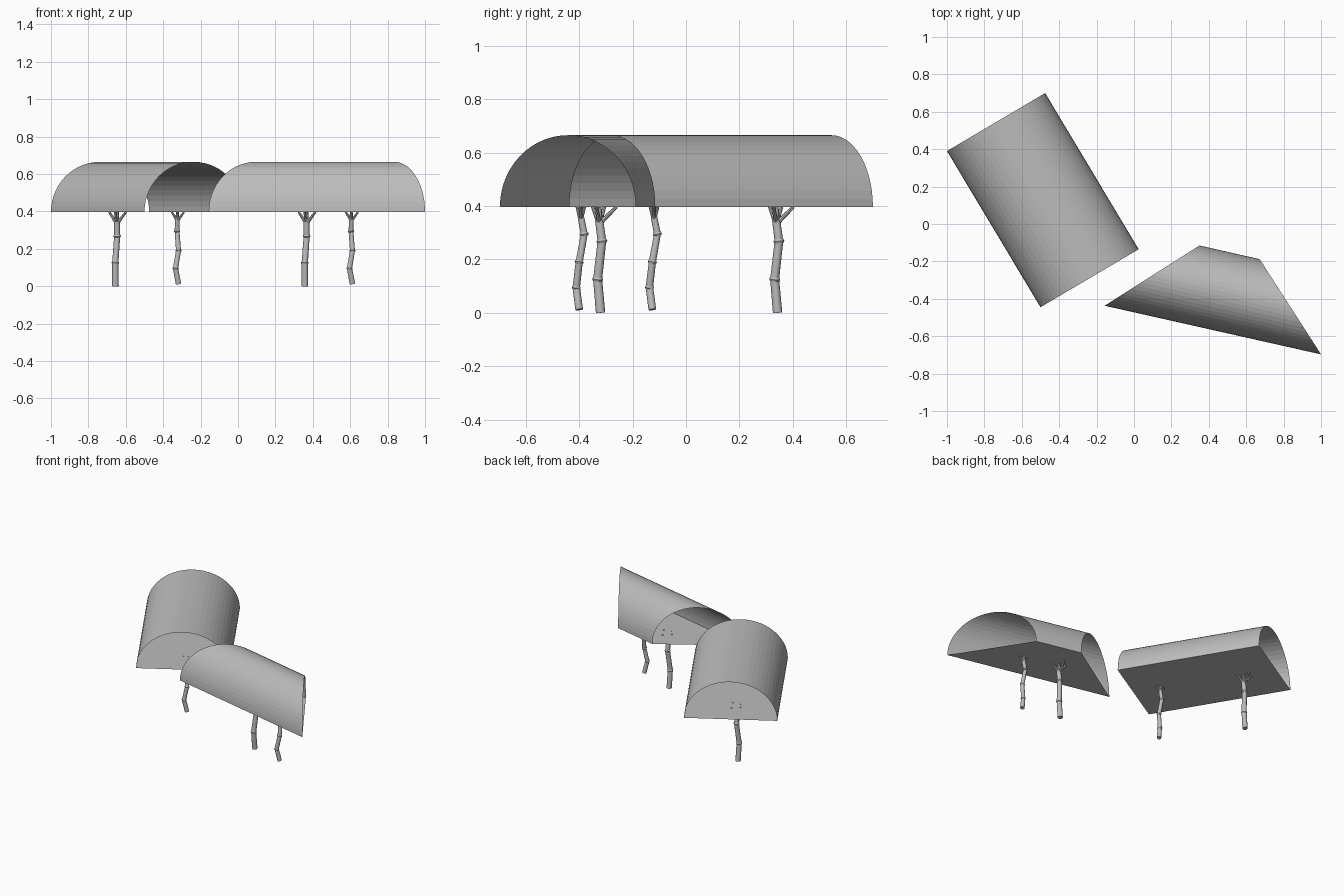
import bpy, bmesh, math
from mathutils import Vector

if "Cube" in bpy.data.objects:
    bpy.data.objects.remove(bpy.data.objects["Cube"])

FLOOR_Z, RISE, SIDES = 0.397, 0.268, 28


def material(name, value):
    m = bpy.data.materials.new(name)
    m.diffuse_color = (value, value, value, 1)
    m.use_nodes = True
    m.node_tree.nodes["Principled BSDF"].inputs["Base Color"].default_value = m.diffuse_color
    return m


grey = material("concrete grey", 0.5)


def make_object(name, bm):
    mesh = bpy.data.meshes.new(name)
    bm.to_mesh(mesh)
    bm.free()
    mesh.materials.append(grey)
    ob = bpy.data.objects.new(name, mesh)
    bpy.context.collection.objects.link(ob)
    return ob


def vault(name, a0, a1, b0, b1):
    """Open-ended vault between two arched ends a and b, closed by a thin floor."""
    bm = bmesh.new()
    rows = []
    for p, q in ((a0, a1), (b0, b1)):
        p, q = Vector(p), Vector(q)
        mid, half = (p + q) / 2, (q - p) / 2
        row = []
        for i in range(SIDES + 1):
            t = math.pi * i / SIDES
            xy = mid - half * math.cos(t)
            row.append(bm.verts.new((xy.x, xy.y, FLOOR_Z + RISE * math.sin(t))))
        rows.append(row)
    a, b = rows
    for i in range(SIDES):
        bm.faces.new((a[i], b[i], b[i + 1], a[i + 1]))
    bm.faces.new((a[0], a[-1], b[-1], b[0]))
    bmesh.ops.recalc_face_normals(bm, faces=bm.faces)
    # outward means the shell faces up and the floor faces down
    for f in bm.faces:
        f.normal_update()
    crown = bm.faces[:][SIDES // 2] if bm.faces.ensure_lookup_table() is None else None
    if crown.normal.z < 0:
        bmesh.ops.reverse_faces(bm, faces=bm.faces[:])
    make_object(name, bm)


def rod(bm, p, q, r0, r1, sides=12):
    """Tapered rod from p to q."""
    d = q - p
    geo = bmesh.ops.create_cone(bm, cap_ends=True, segments=sides,
                                radius1=r0, radius2=r1, depth=d.length)
    rot = Vector((0, 0, 1)).rotation_difference(d).to_matrix().to_4x4()
    rot.translation = (p + q) / 2
    bmesh.ops.transform(bm, matrix=rot, verts=geo["verts"])


def trunk(name, x, y, path, r, twigs):
    """Crooked trunk with swollen joints and twigs that spread under the floor."""
    bm = bmesh.new()
    base = Vector((x, y, 0))
    pts = [base + Vector(p) for p in path]
    for i, (p, q) in enumerate(zip(pts, pts[1:])):
        rod(bm, p, q, r * (1 - 0.04 * i), r * (0.96 - 0.04 * i))
        if i:
            d = (q - p).normalized() * r * 0.45
            rod(bm, p - d, p, r * 0.95, r * 1.18)
            rod(bm, p, p + d, r * 1.18, r * 0.95)
    for dx, dy in twigs:
        tip = Vector((pts[-1].x + dx, pts[-1].y + dy, FLOOR_Z))
        rod(bm, pts[-1] - Vector((0, 0, 0.012)), tip, r * 0.55, r * 0.35, 8)
    # stout central stem up to the floor
    rod(bm, pts[-1], Vector((pts[-1].x, pts[-1].y, FLOOR_Z)), r * 0.75, r * 0.5, 8)
    ob = make_object(name, bm)
    for f in ob.data.polygons:
        f.use_smooth = len(f.vertices) == 4
    bpy.context.view_layer.objects.active = ob
    ob.select_set(True)
    bpy.ops.object.shade_smooth_by_angle(angle=math.radians(35))
    ob.select_set(False)


# two vaulted roofs
vault("straight_vault", (-1.0, 0.39), (-0.475, 0.70), (-0.50, -0.445), (0.025, -0.135))
vault("mitred_vault", (-0.157, -0.437), (0.35, -0.115), (1.0, -0.697), (0.672, -0.188))

# crooked trunks, one thick and one thin under each vault
thick = [(0, 0, 0), (-0.001, -0.011, 0.125), (0.009, 0.005, 0.268), (0.008, -0.005, 0.345)]
thin = [(0, 0, 0.012), (-0.016, -0.011, 0.095), (0, 0, 0.19),
        (-0.008, 0.019, 0.295), (-0.006, 0.006, 0.36)]
thick_twigs = [(-0.042, 0.02), (0.048, -0.01), (0.005, 0.065), (-0.01, -0.025)]
thin_twigs = [(-0.03, 0.005), (0.036, 0.0), (0.0, 0.015), (0.0, -0.015)]
trunk("straight_vault_thick_trunk", -0.655, 0.343, thick, 0.0175, thick_twigs)
trunk("straight_vault_thin_trunk", -0.318, -0.126, thin, 0.0145, thin_twigs)
trunk("mitred_vault_thick_trunk", 0.358, -0.32, thick, 0.0175, thick_twigs)
trunk("mitred_vault_thin_trunk", 0.612, -0.40, thin, 0.0145, thin_twigs)
